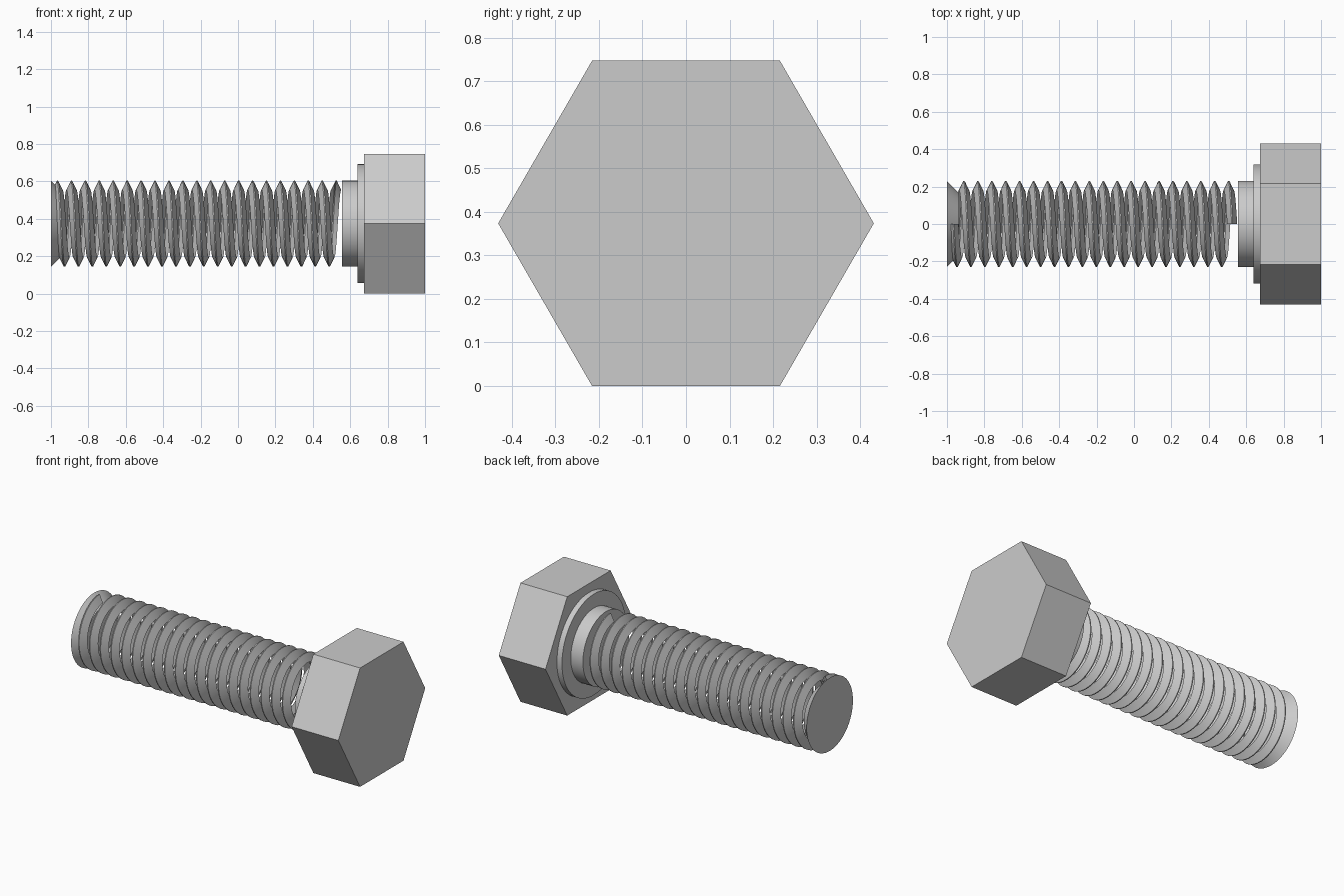
import bpy
import bmesh
from math import sin, cos, pi, radians

cube = bpy.data.objects.get("Cube")
if cube:
    bpy.data.objects.remove(cube, do_unlink=True)

AXIS_Z = 0.3735      # height of the bolt axis
CREST = 0.23         # outer radius of thread and shank
PITCH = 0.0745
TURNS = 20
STEPS = 48           # segments per turn

steel = bpy.data.materials.new("grey_steel")
steel.use_nodes = True
GREY = (0.6, 0.6, 0.6, 1)
steel.diffuse_color = GREY
steel.node_tree.nodes["Principled BSDF"].inputs["Base Color"].default_value = GREY


def around(x, r, a):
    """Point at angle a about the bolt axis, measured from the top towards the back."""
    return (x, r * sin(a), AXIS_Z + r * cos(a))


def finish(name, bm, smooth=True):
    bmesh.ops.recalc_face_normals(bm, faces=bm.faces)
    mesh = bpy.data.meshes.new(name)
    bm.to_mesh(mesh)
    bm.free()
    mesh.materials.append(steel)
    obj = bpy.data.objects.new(name, mesh)
    bpy.context.collection.objects.link(obj)
    if smooth:
        bpy.ops.object.select_all(action='DESELECT')
        obj.select_set(True)
        bpy.context.view_layer.objects.active = obj
        bpy.ops.object.shade_smooth_by_angle(angle=radians(30))
    return obj


def turned(name, x0, r0, x1, r1, sides=64, phase=0.0, far_cap=True, smooth=True):
    """Prism or cone along x, optionally open at the x1 end."""
    bm = bmesh.new()
    rings = [[bm.verts.new(around(x, r, phase + 2 * pi * i / sides)) for i in range(sides)]
             for x, r in ((x0, r0), (x1, r1))]
    for i in range(sides):
        j = (i + 1) % sides
        bm.faces.new((rings[0][i], rings[0][j], rings[1][j], rings[1][i]))
    bm.faces.new(rings[0])
    if far_cap:
        bm.faces.new(rings[1])
    return finish(name, bm, smooth)


# Hexagonal head, washer face and plain shank
turned("hex_head", 0.675, 0.4313, 1.0, 0.4313, sides=6, phase=pi / 6, smooth=False)
turned("washer_face", 0.64, 0.318, 0.675, 0.318)
turned("plain_shank", 0.556, CREST, 0.64, CREST)

# Flared tip closing the threaded end
turned("tip_cap", -1.0, CREST, -0.935, 0.165, far_cap=False)

# Coreless helical thread: V section with a narrow crest, gaps between turns
section = [(0.027, 0.181), (0.003, CREST), (-0.003, CREST), (-0.027, 0.181)]
bm = bmesh.new()
previous = None
for s in range(TURNS * STEPS + 1):
    turn = s / STEPS
    row = [bm.verts.new(around(0.525 - PITCH * turn + dx, r, 2 * pi * turn))
           for dx, r in section]
    if previous:
        for k in range(len(section) - 1):
            bm.faces.new((previous[k], previous[k + 1], row[k + 1], row[k]))
    previous = row
finish("helical_thread", bm)
